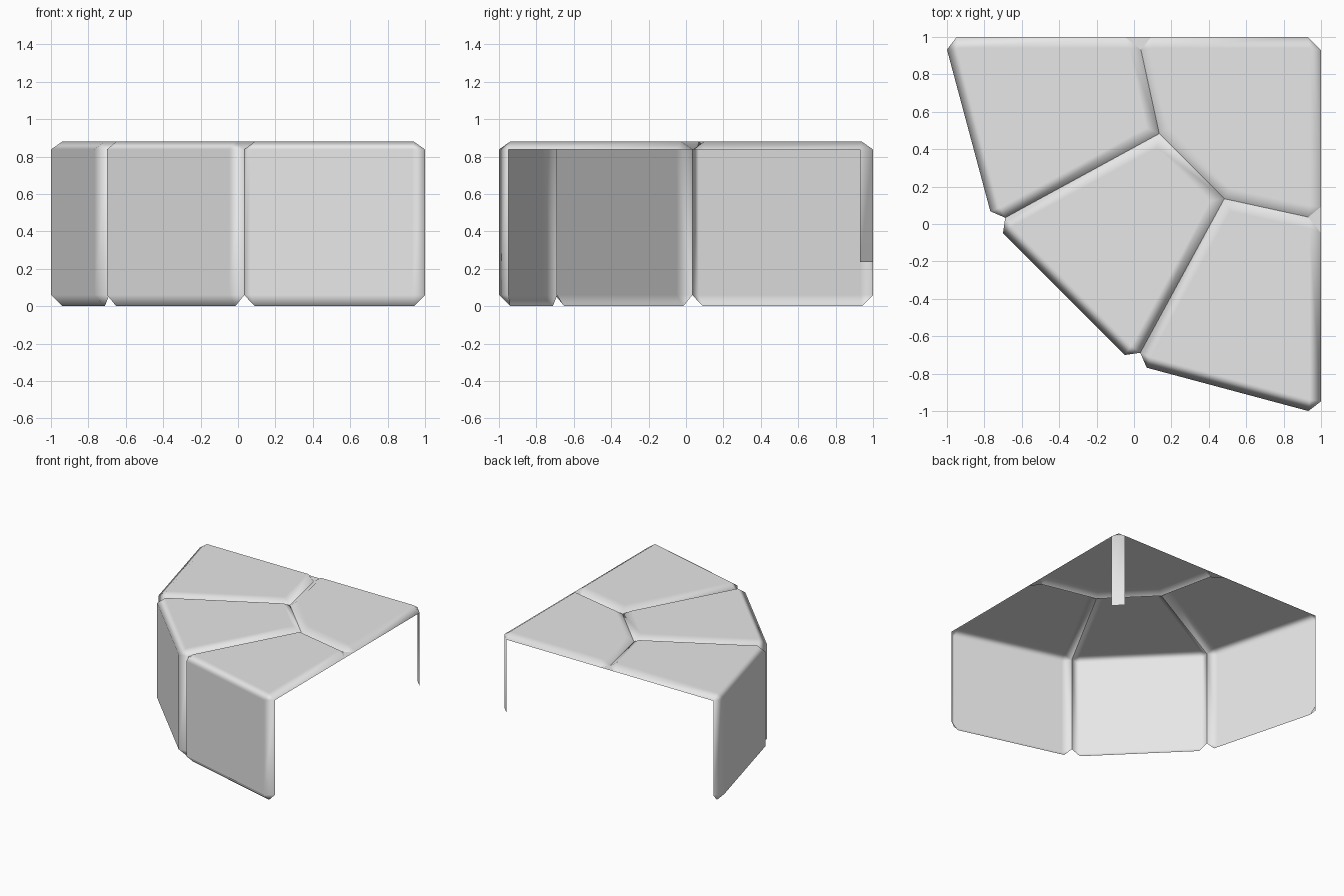
import bpy, bmesh
from mathutils import Vector

cube = bpy.data.objects.get("Cube")
if cube:
    bpy.data.objects.remove(cube, do_unlink=True)

TOP, RIM, FOOT = 0.88, 0.838, 0.06    # top face, top bevel edge, bottom bevel edge
BEVEL, CHAMFER = 0.06, 0.07

stone = bpy.data.materials.new("grey stone")
stone.use_nodes = True
stone.diffuse_color = (0.8, 0.8, 0.8, 1)
stone.node_tree.nodes["Principled BSDF"].inputs["Base Color"].default_value = (0.8, 0.8, 0.8, 1)


def mirror(p):
    """Reflect across the x = y diagonal."""
    return Vector((p.y, p.x))


# Plan corners: one half, then its diagonal mirror
outer, back, inner, side = (Vector(p) for p in
                            ((-1.018, 1), (0.022, 1), (0.135, 0.483), (-0.75, 0)))
outer_m, back_m, inner_m, side_m = map(mirror, (outer, back, inner, side))
corner = Vector((1, 1))
unchamfered = (inner, inner_m)


def inset_corner(prev, p, nxt, d):
    """Corner moved inward by d from both of its edges (counterclockwise plan)."""
    a, b = (p - prev).normalized(), (nxt - p).normalized()
    na, nb = Vector((-a.y, a.x)), Vector((-b.y, b.x))
    return p + (na + nb) * d / (1 + na.dot(nb))


def finish(name, bm):
    bmesh.ops.remove_doubles(bm, verts=bm.verts, dist=0.0005)
    mesh = bpy.data.meshes.new(name)
    bm.to_mesh(mesh)
    bm.free()
    mesh.materials.append(stone)
    for poly in mesh.polygons:
        poly.use_smooth = True
    obj = bpy.data.objects.new(name, mesh)
    bpy.context.collection.objects.link(obj)
    # Keep large faces flat and blend only across the bevels
    mod = obj.modifiers.new("Weighted normals", "WEIGHTED_NORMAL")
    mod.weight = 100
    return obj


def slab(name, plan, wall=False, strip=None):
    """Bevelled top slab; its first edge may carry a wall, a corner a strip."""
    bm = bmesh.new()
    n = len(plan)

    def face(*pts):
        bm.faces.new([bm.verts.new((p.x, p.y, z)) for p, z in pts])

    before, after, top = [], [], []
    for i, p in enumerate(plan):
        prev, nxt = plan[i - 1], plan[(i + 1) % n]
        cut = 0 if p in unchamfered else CHAMFER
        before.append(p + (prev - p).normalized() * cut)
        after.append(p + (nxt - p).normalized() * cut)
        top.append(inset_corner(prev, p, nxt, BEVEL))

    # Top face, edge bevels and corner bevels
    face(*[(t, TOP) for t in top])
    for i in range(n):
        j = (i + 1) % n
        face((after[i], RIM), (before[j], RIM), (top[j], TOP), (top[i], TOP))
        if plan[i] not in unchamfered:
            face((before[i], RIM), (after[i], RIM), (top[i], TOP))

    # Wall panel with chamfered ends and a rolled lower edge
    if wall:
        face((after[0], FOOT), (before[1], FOOT), (before[1], RIM), (after[0], RIM))
        face((top[0], 0), (top[1], 0), (before[1], FOOT), (after[0], FOOT))
        for i in (0, 1):
            face((before[i], FOOT), (after[i], FOOT), (after[i], RIM), (before[i], RIM))
            face((top[i], 0), (after[i], FOOT), (before[i], FOOT))

    # Hanging strip below one corner
    if strip is not None:
        face((before[0], strip), (after[0], strip), (after[0], RIM), (before[0], RIM))
    return finish(name, bm)


slab("right_slab", [outer, side, inner, back], wall=True)
slab("middle_slab", [side, side_m, inner_m, inner], wall=True)
slab("front_slab", [side_m, outer_m, back_m, inner_m], wall=True)
slab("back_corner_slab", [corner, back, inner, inner_m, back_m], strip=0.235)

# Small fillers where two slabs meet at the open edges
for name, tip, a, b in (("back_gap_filler", back, outer, corner),
                        ("side_gap_filler", back_m, corner, outer_m)):
    bm = bmesh.new()
    pts = [tip + (q - tip).normalized() * CHAMFER
           for q in (a, inner if tip is back else inner_m, b)]
    bm.faces.new([bm.verts.new((p.x, p.y, RIM)) for p in pts])
    finish(name, bm)
